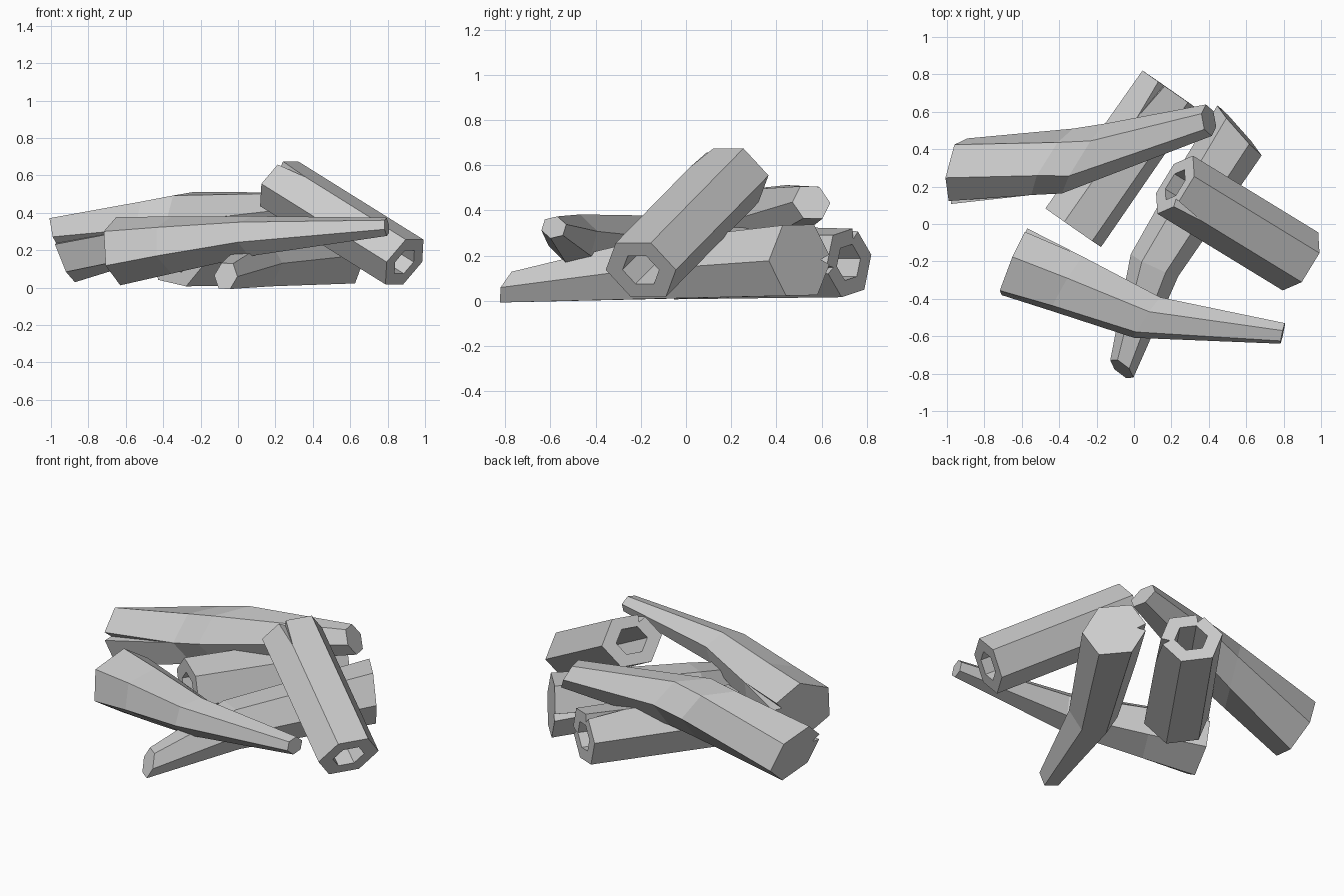
import bpy
import bmesh
from math import cos, sin, radians
from mathutils import Vector

cube = bpy.data.objects.get("Cube")
if cube:
    bpy.data.objects.remove(cube)

grey = bpy.data.materials.new("pale_grey")
grey.use_nodes = True
COLOUR = (0.6, 0.6, 0.6, 1)
grey.diffuse_color = COLOUR
grey.node_tree.nodes["Principled BSDF"].inputs["Base Color"].default_value = COLOUR


def section(turn, cracks, opening):
    """Six-sided outline; each cracked corner becomes a V of three points."""
    corner = [Vector((cos(radians(turn + 60 * i)), sin(radians(turn + 60 * i))))
              for i in range(6)]
    points = []
    for i, c in enumerate(corner):
        if i in cracks:
            points += [c.lerp(corner[i - 1], 0.14 * opening),
                       c * (1 - 0.33 * opening),
                       c.lerp(corner[(i + 1) % 6], 0.14 * opening)]
        else:
            points.append(c)
    return points


def log(name, path, cuts, flat=1.0, cracks=(), crack_length=1.0, hollow=False):
    """Sweep a hexagon along (x, y, z, radius) stations, split at the first end.
    Each cut is (sideways slant, upward slant, turn in degrees)."""
    stations = [Vector(p) for p in path]
    cuts = [Vector(c) for c in cuts]
    if crack_length < 1:
        for values in (stations, cuts):
            values.insert(1, values[0].lerp(values[1], crack_length))
    bm = bmesh.new()
    last = len(stations) - 1

    def ring(k, scale, opening):
        here = stations[k]
        skew, lean, turn = cuts[k]
        axis = Vector((0, 0, 0))
        if k > 0:
            axis += (here - stations[k - 1]).xyz.normalized()
        if k < last:
            axis += (stations[k + 1] - here).xyz.normalized()
        axis.normalize()
        side = Vector((0, 0, 1)).cross(axis).normalized()
        up = axis.cross(side) * flat + axis * lean
        side += axis * skew
        return [bm.verts.new(here.xyz + (side * p.x + up * p.y) * here.w * scale)
                for p in section(turn, cracks, opening)]

    rings = [ring(k, 1, 1 if k == 0 else 0) for k in range(last + 1)]
    if hollow:
        # run back through the bore and join up with the first end
        rings += [ring(last, 0.52, 0), ring(0, 0.52, 0), rings[0]]
    else:
        bm.faces.new(rings[0])
        bm.faces.new(rings[-1])
    for a, b in zip(rings, rings[1:]):
        for i in range(len(a)):
            j = (i + 1) % len(a)
            bm.faces.new((a[i], a[j], b[j], b[i]))
    bmesh.ops.remove_doubles(bm, verts=bm.verts, dist=0.0005)
    bmesh.ops.recalc_face_normals(bm, faces=bm.faces)

    mesh = bpy.data.meshes.new(name)
    bm.to_mesh(mesh)
    bm.free()
    mesh.materials.append(grey)
    obj = bpy.data.objects.new(name, mesh)
    bpy.context.collection.objects.link(obj)


# straight hollow logs
log("leaning_hollow_log", [(0.22, 0.21, 0.555, 0.182), (0.89, -0.2, 0.137, 0.182)],
    cuts=[(0, 0, 0), (0, 0, 0)], flat=0.86, cracks=(2,), crack_length=0.2, hollow=True)
log("ground_hollow_log", [(0.19, 0.72, 0.17, 0.18), (-0.325, -0.02, 0.165, 0.185)],
    cuts=[(0, 0, -12), (0, 0, -12)], flat=0.9, cracks=(0, 2), crack_length=0.25,
    hollow=True)

# bent, tapering solid logs
log("ground_bent_log", [(0.56, 0.505, 0.18, 0.177), (0.11, -0.22, 0.13, 0.14),
                        (-0.065, -0.775, 0.062, 0.073)],
    cuts=[(0.3, 0, 0), (0, 0, 0), (0.35, -0.55, 0)],
    flat=1.02, cracks=(3,), crack_length=0.4)
log("front_bent_log", [(-0.64, -0.2, 0.195, 0.212), (0.07, -0.5, 0.275, 0.127),
                       (0.795, -0.585, 0.325, 0.058)],
    cuts=[(0, 0, 25), (0.35, 0, 15), (0.1, 0, 15)],
    flat=0.87, cracks=(0,), crack_length=0.4)
log("back_bent_log", [(-0.94, 0.28, 0.2, 0.185), (-0.27, 0.35, 0.365, 0.16),
                      (0.4, 0.555, 0.435, 0.085)],
    cuts=[(0.25, -0.12, 38), (0.95, 0, 58), (0.1, -0.35, 58)],
    cracks=(2,), crack_length=0.75)
